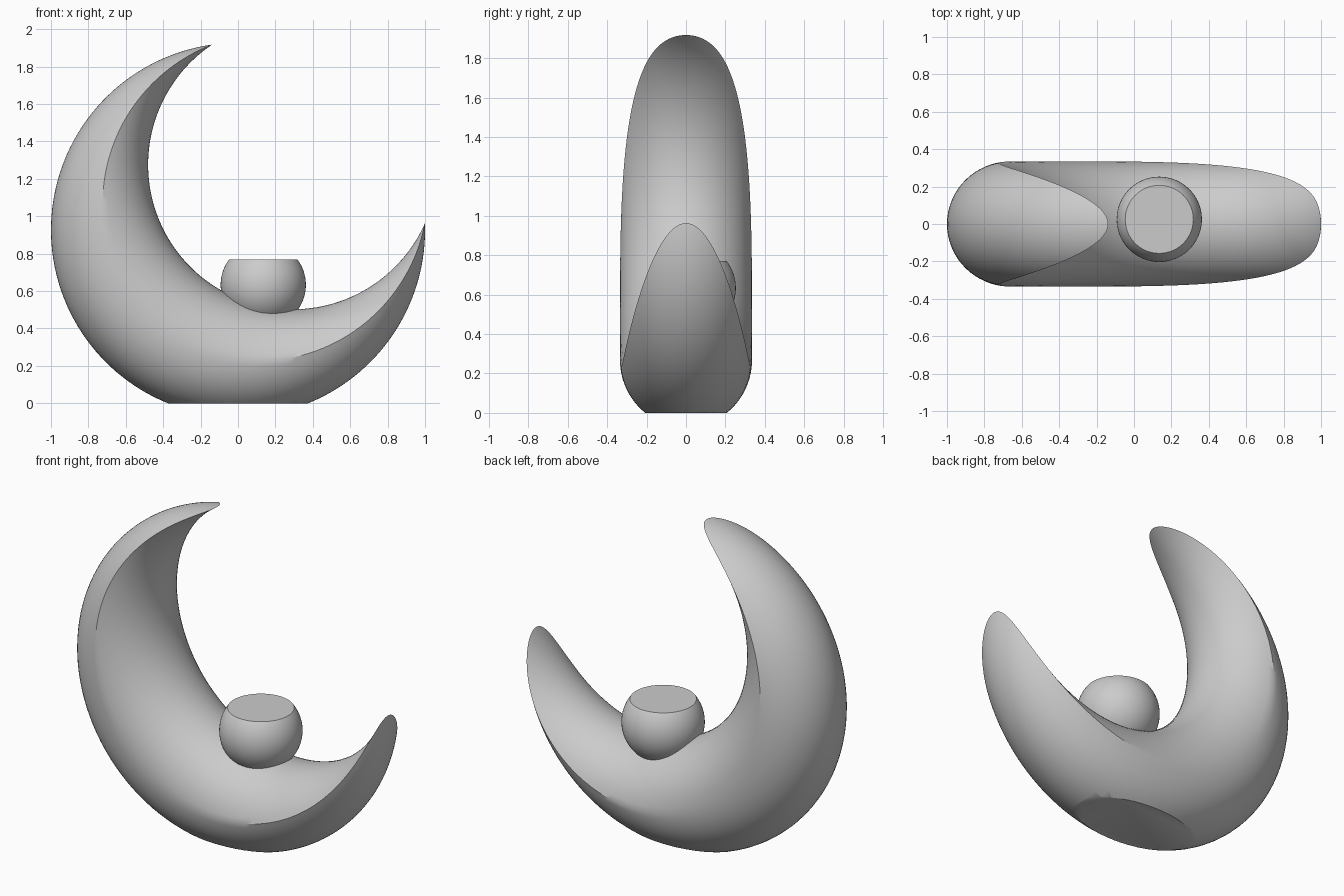
import bpy, bmesh
from math import cos, sin, acos, pi, radians
from mathutils import Vector

if "Cube" in bpy.data.objects:
    bpy.data.objects.remove(bpy.data.objects["Cube"])


def finish(bm, name):
    bmesh.ops.recalc_face_normals(bm, faces=bm.faces[:])
    me = bpy.data.meshes.new(name)
    bm.to_mesh(me)
    bm.free()
    ob = bpy.data.objects.new(name, me)
    bpy.context.collection.objects.link(ob)
    bpy.ops.object.select_all(action='DESELECT')
    ob.select_set(True)
    bpy.context.view_layer.objects.active = ob
    bpy.ops.object.shade_smooth_by_angle(angle=radians(30))
    return ob


def cut_flat(bm, z, upper):
    """Slice at height z, drop one side and cap the opening."""
    r = bmesh.ops.bisect_plane(bm, geom=bm.verts[:] + bm.edges[:] + bm.faces[:],
                               dist=1e-5, plane_co=(0, 0, z), plane_no=(0, 0, 1),
                               clear_outer=upper, clear_inner=not upper)
    edges = [g for g in r['geom_cut'] if isinstance(g, bmesh.types.BMEdge)]
    bmesh.ops.contextual_create(bm, geom=edges)


# Crescent between two circles; its rounded section is two arcs meeting on a ridge
OUTER_R, INNER_R, OFFSET, AXIS = 1.0, 0.773, 0.455, radians(50)
C0 = Vector((0, 0, 0.927))
C1 = C0 + OFFSET * Vector((cos(AXIS), 0, sin(AXIS)))
K = OUTER_R + INNER_R
ROUND = (K - OFFSET) / 2
ROUND = OUTER_R - ROUND          # half thickness at the belly
DEPTH = 0.335                    # half width at the belly
TIP = acos((K - (K * K - OFFSET ** 2) / 2) / OFFSET)
STEPS, ARC = 128, 16

bm = bmesh.new()
rings = []
for i in range(STEPS + 1):
    f = (1 - cos(pi * i / STEPS)) / 2
    a = TIP + (2 * pi - 2 * TIP) * f
    rho = (K * K - OFFSET ** 2) / (2 * (K - OFFSET * cos(a)))
    d0 = Vector((cos(AXIS + a), 0, sin(AXIS + a)))
    p = C0 + rho * d0
    d1 = (p - C1).normalized()
    t_max = acos(max(0.0, min(1.0, 1 - (OUTER_R - rho) / ROUND)))
    ring = []
    for centre, d, rad, sign in ((C0, d0, OUTER_R, -1), (C1, d1, INNER_R, 1)):
        for j in range(2 * ARC):
            t = sign * t_max * (j / ARC - 1)
            depth = ROUND * (1 - cos(t))
            co = centre + d * (rad + sign * depth)
            co.y = DEPTH * sin(t)
            ring.append(bm.verts.new(co))
    rings.append(ring)
for r0, r1 in zip(rings, rings[1:]):
    n = len(r0)
    for j in range(n):
        k = (j + 1) % n
        bm.faces.new((r0[j], r0[k], r1[k], r1[j]))
bmesh.ops.remove_doubles(bm, verts=bm.verts[:], dist=1e-5)
cut_flat(bm, 0, upper=False)
finish(bm, "crescent_body")

# Round holder with a flat top, sunk into the crescent
bm = bmesh.new()
bmesh.ops.create_uvsphere(bm, u_segments=64, v_segments=32, radius=0.228)
bmesh.ops.translate(bm, verts=bm.verts[:], vec=(0.135, 0.025, 0.633))
cut_flat(bm, 0.77, upper=True)
finish(bm, "round_holder")
